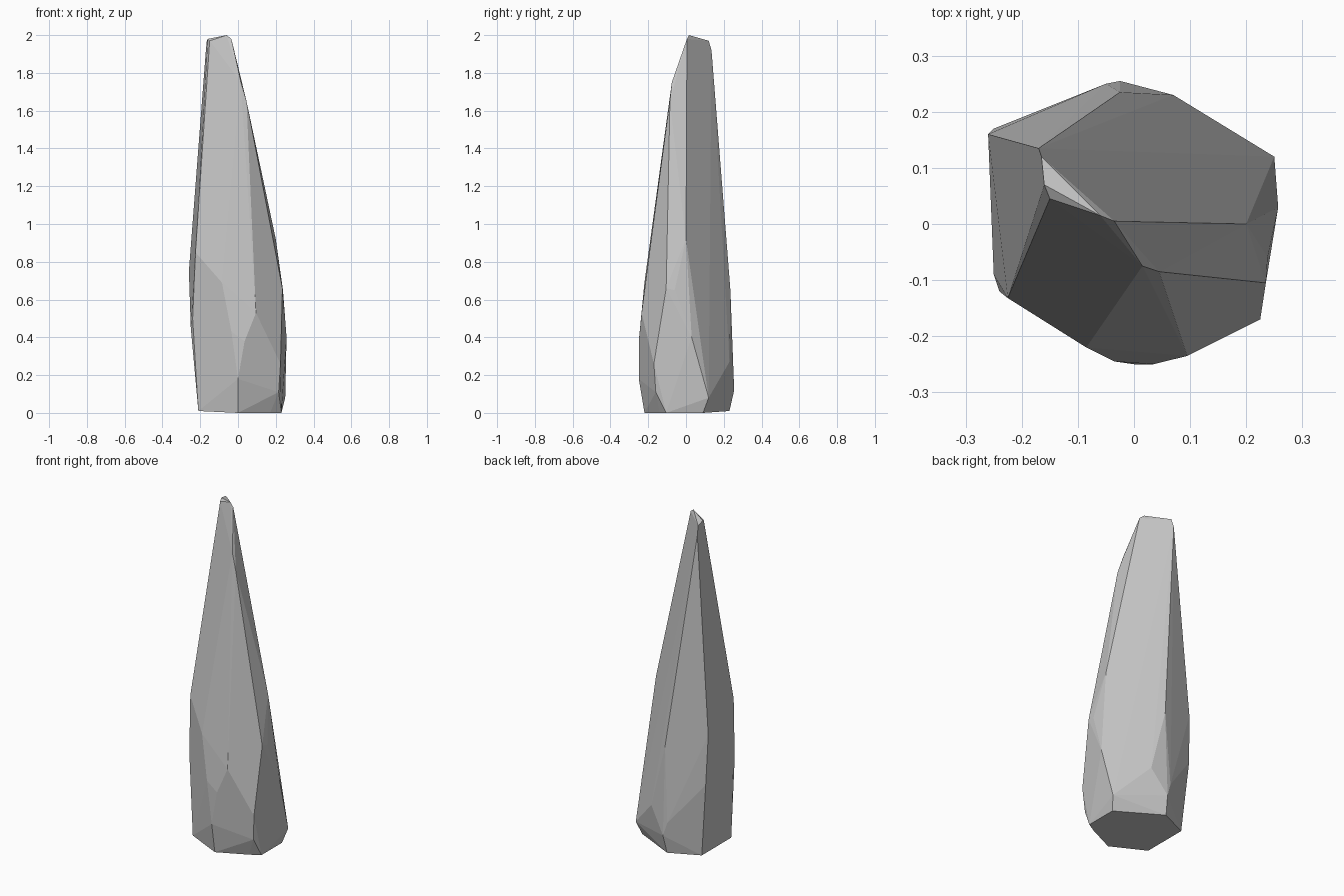
import bpy
import bmesh
import math
from mathutils import Vector

cube = bpy.data.objects.get("Cube")
if cube:
    bpy.data.objects.remove(cube, do_unlink=True)


def make_material(name, colour):
    material = bpy.data.materials.new(name)
    material.use_nodes = True
    material.diffuse_color = colour
    shader = next(n for n in material.node_tree.nodes if n.type == 'BSDF_PRINCIPLED')
    shader.inputs["Base Color"].default_value = colour
    shader.inputs["Roughness"].default_value = 0.9
    return material


def make_chiselled_stone(name, corner_groups, material):
    """Wrap a faceted convex stone around its corners, given in hundredths."""
    bm = bmesh.new()
    for group in corner_groups:
        for corner in group:
            bm.verts.new(Vector(corner) / 100)
    hull = bmesh.ops.convex_hull(bm, input=bm.verts)
    unused = [v for v in hull["geom_interior"] if isinstance(v, bmesh.types.BMVert)]
    bmesh.ops.delete(bm, geom=unused, context='VERTS')

    # Merge nearly coplanar triangles into broad facets
    bmesh.ops.dissolve_limit(bm, angle_limit=math.radians(2),
                             verts=bm.verts, edges=bm.edges)
    bmesh.ops.recalc_face_normals(bm, faces=bm.faces)

    mesh = bpy.data.meshes.new(name)
    bm.to_mesh(mesh)
    bm.free()
    mesh.materials.append(material)
    stone = bpy.data.objects.new(name, mesh)
    bpy.context.collection.objects.link(stone)
    return stone


# Leaning tip, with a small slanted top facet
tip = [(-17, 13.5, 192), (-16.5, 12, 197), (-16, 7, 198), (-15, 4.5, 197),
       (-6, 1.5, 200), (-3.5, 0.5, 198)]

# Chipped front shoulder below the tip
shoulder = [(1.5, -7.5, 175), (4.5, -8.5, 165)]

# Widest part, where the long facets meet
belly = [(20, 0, 92), (23.5, -10.5, 66), (23.8, -6, 65), (25.7, 3, 40),
         (9.5, -23.5, 53), (3.5, -25, 38), (-3.5, -24.5, 43), (-8.5, -22, 69),
         (-22.5, -13.2, 85), (-24, -12, 50), (-25, -9, 45),
         (-26, 16, 75), (-25, 17, 45), (-2.5, 23.5, 65), (7, 23, 27)]

# Chamfered foot and flat underside
foot = [(0, -25, 18), (22.5, -17, 26), (21.5, -16, 11), (25, 12, 8),
        (-2.5, 25.5, 12), (-5, 25, 20)]
underside = [(0, -22, 0), (17, -14, 0), (23, -10.5, 0), (23, 9, 0),
             (-3.5, 23, 1), (-21, 15, 1), (-21, -13, 1)]

grey_stone = make_material("grey stone", (0.55, 0.55, 0.55, 1))
make_chiselled_stone("rock_spire", [tip, shoulder, belly, foot, underside], grey_stone)
